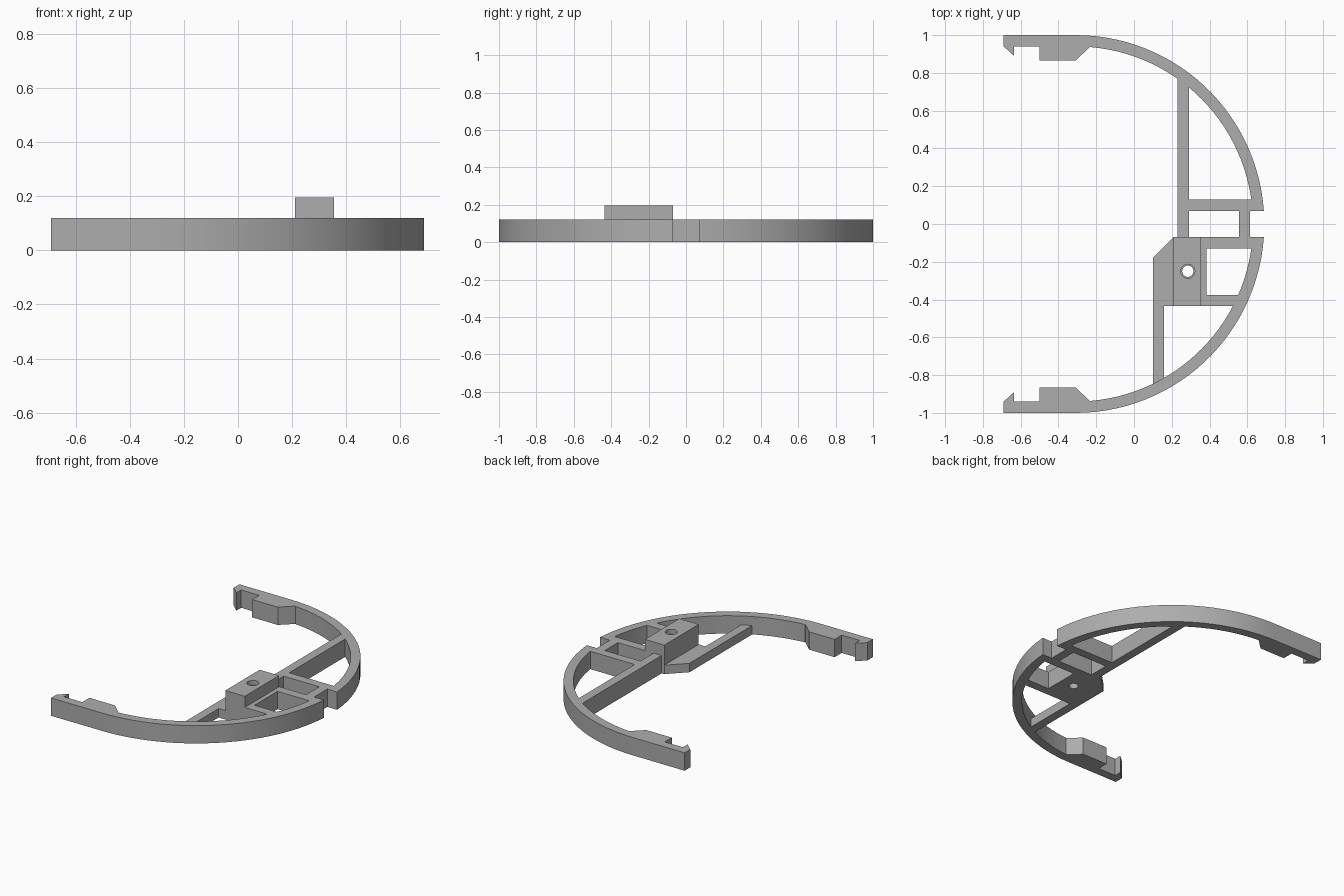
import bpy, bmesh, math

old = bpy.data.objects.get("Cube")
if old:
    bpy.data.objects.remove(old, do_unlink=True)

grey = bpy.data.materials.new("plain grey")
grey.use_nodes = True
colour = (0.42, 0.42, 0.42, 1)
grey.diffuse_color = colour
grey.node_tree.nodes["Principled BSDF"].inputs["Base Color"].default_value = colour

HEIGHT = 0.12
LOW = 0.06
TALL = 0.195
CENTRE_X = -0.31
OUTER, INNER = 1.0, 0.94
GAP = 0.07


def prism(name, outline, top=HEIGHT, bottom=0.0):
    """Extrude a flat outline straight up."""
    bm = bmesh.new()
    face = bm.faces.new([bm.verts.new((x, y, bottom)) for x, y in outline])
    grown = bmesh.ops.extrude_face_region(bm, geom=[face])["geom"]
    verts = [v for v in grown if isinstance(v, bmesh.types.BMVert)]
    bmesh.ops.translate(bm, verts=verts, vec=(0, 0, top - bottom))
    bmesh.ops.recalc_face_normals(bm, faces=bm.faces[:])
    mesh = bpy.data.meshes.new(name)
    bm.to_mesh(mesh)
    bm.free()
    mesh.materials.append(grey)
    obj = bpy.data.objects.new(name, mesh)
    bpy.context.collection.objects.link(obj)
    return obj


def bar(name, x0, x1, y0, y1, top=HEIGHT):
    return prism(name, [(x0, y0), (x1, y0), (x1, y1), (x0, y1)], top)


def arc(radius, start, end, steps=28):
    angles = [start + (end - start) * i / steps for i in range(steps + 1)]
    return [(CENTRE_X + radius * math.cos(a), radius * math.sin(a)) for a in angles]


def smooth(obj):
    bpy.ops.object.select_all(action="DESELECT")
    obj.select_set(True)
    bpy.context.view_layer.objects.active = obj
    bpy.ops.object.shade_smooth_by_angle(angle=math.radians(25))


# Curved arms with a hooked tip and a stop pad, one per side
hook_and_pad = [(-0.23, 0.94), (-0.31, 0.865), (-0.5, 0.865), (-0.5, 0.94),
                (-0.635, 0.94), (-0.635, 0.89), (-0.69, 0.94), (-0.69, 1.0)]
half = (arc(OUTER, math.pi / 2, math.asin(GAP / OUTER))
        + arc(INNER, math.asin(GAP / INNER), math.radians(85)) + hook_and_pad)
for side, sign in (("back", 1), ("front", -1)):
    smooth(prism(side + "_arm", [(x, y * sign) for x, y in half]))

# Back frame: long brace, rail and the bar bridging the gap
bar("back_brace", 0.23, 0.29, -GAP, 0.785)
bar("back_rail", 0.29, 0.65, GAP, 0.13)
bar("gap_bridge", 0.555, 0.615, -GAP, GAP)

# Front frame: two rails and a wall beside the block
bar("front_inner_rail", 0.355, 0.65, -0.13, -GAP)
bar("front_outer_rail", 0.355, 0.565, -0.435, -0.375)
bar("block_side_wall", 0.355, 0.385, -0.375, -0.13)

# Low wing that runs into the front brace
prism("front_brace", [(0.21, -0.07), (0.10, -0.18), (0.10, -0.865),
                      (0.16, -0.865), (0.16, -0.435), (0.21, -0.435)], LOW)

# Raised mounting block with a countersunk hole
block = bar("mounting_block", 0.21, 0.355, -0.435, -GAP, TALL)
profile = [(0.03, -0.1), (0.03, TALL - 0.03), (0.037, TALL - 0.03), (0.037, TALL + 0.1)]
bm = bmesh.new()
rings = []
for radius, z in profile:
    rings.append([bm.verts.new((0.285 + radius * math.cos(math.tau * i / 32),
                                -0.25 + radius * math.sin(math.tau * i / 32), z))
                  for i in range(32)])
for a, b in zip(rings, rings[1:]):
    for i in range(32):
        j = (i + 1) % 32
        bm.faces.new((a[i], a[j], b[j], b[i]))
bm.faces.new(rings[0])
bm.faces.new(rings[-1])
bmesh.ops.recalc_face_normals(bm, faces=bm.faces[:])
mesh = bpy.data.meshes.new("hole_cutter")
bm.to_mesh(mesh)
bm.free()
mesh.materials.append(grey)
cutter = bpy.data.objects.new("hole_cutter", mesh)
cutter.hide_render = True
bpy.context.collection.objects.link(cutter)

cut = block.modifiers.new("hole", "BOOLEAN")
cut.operation = "DIFFERENCE"
cut.solver = "EXACT"
cut.object = cutter
bpy.ops.object.select_all(action="DESELECT")
block.select_set(True)
bpy.context.view_layer.objects.active = block
bpy.ops.object.modifier_apply(modifier=cut.name)
bpy.data.objects.remove(cutter, do_unlink=True)
smooth(block)
